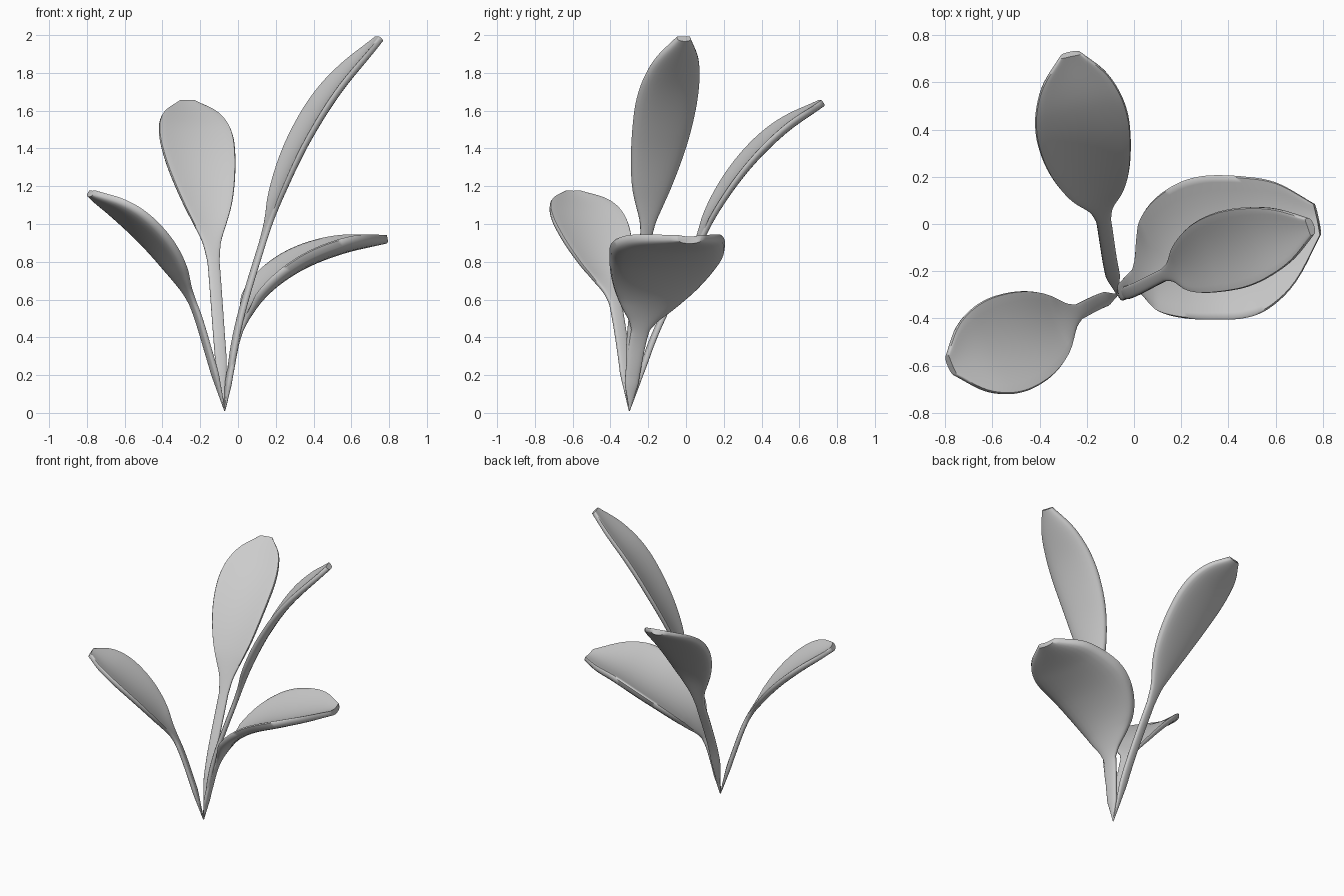
import bpy
import bmesh
import math
from mathutils import Vector

if "Cube" in bpy.data.objects:
    bpy.data.objects.remove(bpy.data.objects["Cube"], do_unlink=True)

grey = bpy.data.materials.new("leaf grey")
grey.use_nodes = True
colour = (0.6, 0.6, 0.6, 1)
grey.diffuse_color = colour
grey.node_tree.nodes["Principled BSDF"].inputs["Base Color"].default_value = colour


def spline(points, t):
    """Smooth interpolation through points, with t running from 0 to 1."""
    last = len(points) - 1
    f = t * last
    i = min(int(f), last - 1)
    u = f - i
    p1, p2 = points[i], points[i + 1]
    p0 = points[i - 1] if i > 0 else p1 * 2 - p2
    p3 = points[i + 2] if i + 2 <= last else p2 * 2 - p1
    return (p1 * 2 + (p2 - p0) * u + (p0 * 2 - p1 * 5 + p2 * 4 - p3) * u ** 2
            + (p1 * 3 - p0 - p2 * 3 + p3) * u ** 3) * 0.5


# Half width of the blade from stem to blunt tip, as a share of the widest
OUTLINE = [0.16, 0.25, 0.45, 0.65, 0.8, 0.91, 0.98, 1.0, 0.92, 0.69, 0.22]
ROOT = (-0.07, -0.3, 0.012)
STEM_END = 1 / 3
ROWS, RING = 60, 28


def leaf(name, path, width, cup, belly):
    """Loft a dished blade with a rounded underside along a path, after a stem.
    A belly below 1 moves the widest part of the blade towards the stem."""
    spine = [Vector(p) for p in [ROOT] + path]
    out = spine[5] - spine[3]
    side = Vector((-out.y, out.x, 0)).normalized()
    bm = bmesh.new()
    rings = []
    for r in range(ROWS + 1):
        t = r / ROWS
        centre = spline(spine, t)
        tangent = spline(spine, min(t + 0.01, 1)) - spline(spine, max(t - 0.01, 0))
        normal = tangent.cross(side).normalized()
        if t < STEM_END:
            s = min(1, 3 * t / STEM_END)
            stem = 0.03 + (OUTLINE[0] * width - 0.03) * t / STEM_END
            half = 0.003 + (stem - 0.003) * s
            thick, bend = 0.003 + 0.013 * s, 0
        else:
            v = (t - STEM_END) / (1 - STEM_END)
            share = spline(OUTLINE, v ** belly)
            half, bend = width * share, cup * share * min(1, v * 5)
            thick = 0.016 + 0.003 * v
        ring = []
        for j in range(RING):
            a = 2 * math.pi * j / RING
            bulge = abs(math.sin(a))
            if math.sin(a) > 0:
                lift = bend * math.cos(a) ** 2 + thick * bulge ** 0.4
            else:
                lift = bend - (bend + thick) * bulge ** 0.65
            ring.append(bm.verts.new(centre + side * half * math.cos(a) + normal * lift))
        rings.append(ring)
    for low, high in zip(rings, rings[1:]):
        for j in range(RING):
            k = (j + 1) % RING
            bm.faces.new((low[j], low[k], high[k], high[j]))
    bm.faces.new(rings[0])
    bm.faces.new(rings[-1])
    bmesh.ops.recalc_face_normals(bm, faces=bm.faces)
    mesh = bpy.data.meshes.new(name)
    bm.to_mesh(mesh)
    bm.free()
    mesh.materials.append(grey)
    obj = bpy.data.objects.new(name, mesh)
    bpy.context.collection.objects.link(obj)
    bpy.ops.object.select_all(action="DESELECT")
    obj.select_set(True)
    bpy.context.view_layer.objects.active = obj
    bpy.ops.object.shade_smooth_by_angle(angle=math.radians(60))


# Each path: one mid-stem point, the blade start, then the blade to its tip
leaf("back_leaf", [(-0.1, -0.17, 0.4), (-0.13, 0.02, 0.8), (-0.16, 0.15, 1.07),
                   (-0.2, 0.31, 1.3), (-0.235, 0.5, 1.49), (-0.27, 0.72, 1.64)],
     0.2, 0.03, 0.93)
leaf("tall_left_leaf", [(0, -0.28, 0.45), (0.13, -0.215, 0.9), (0.22, -0.18, 1.17),
                        (0.34, -0.13, 1.44), (0.51, -0.08, 1.71), (0.75, -0.01, 1.98)],
     0.17, 0.03, 0.93)
leaf("broad_left_leaf", [(-0.04, -0.28, 0.22), (0.01, -0.24, 0.44), (0.12, -0.16, 0.62),
                         (0.3, -0.105, 0.76), (0.53, -0.075, 0.855), (0.78, 0.02, 0.915)],
     0.31, 0.075, 0.8)
leaf("front_right_leaf", [(-0.15, -0.33, 0.3), (-0.24, -0.375, 0.58), (-0.35, -0.43, 0.76),
                          (-0.47, -0.485, 0.91), (-0.62, -0.545, 1.05), (-0.78, -0.6, 1.16)],
     0.212, 0.04, 0.87)
